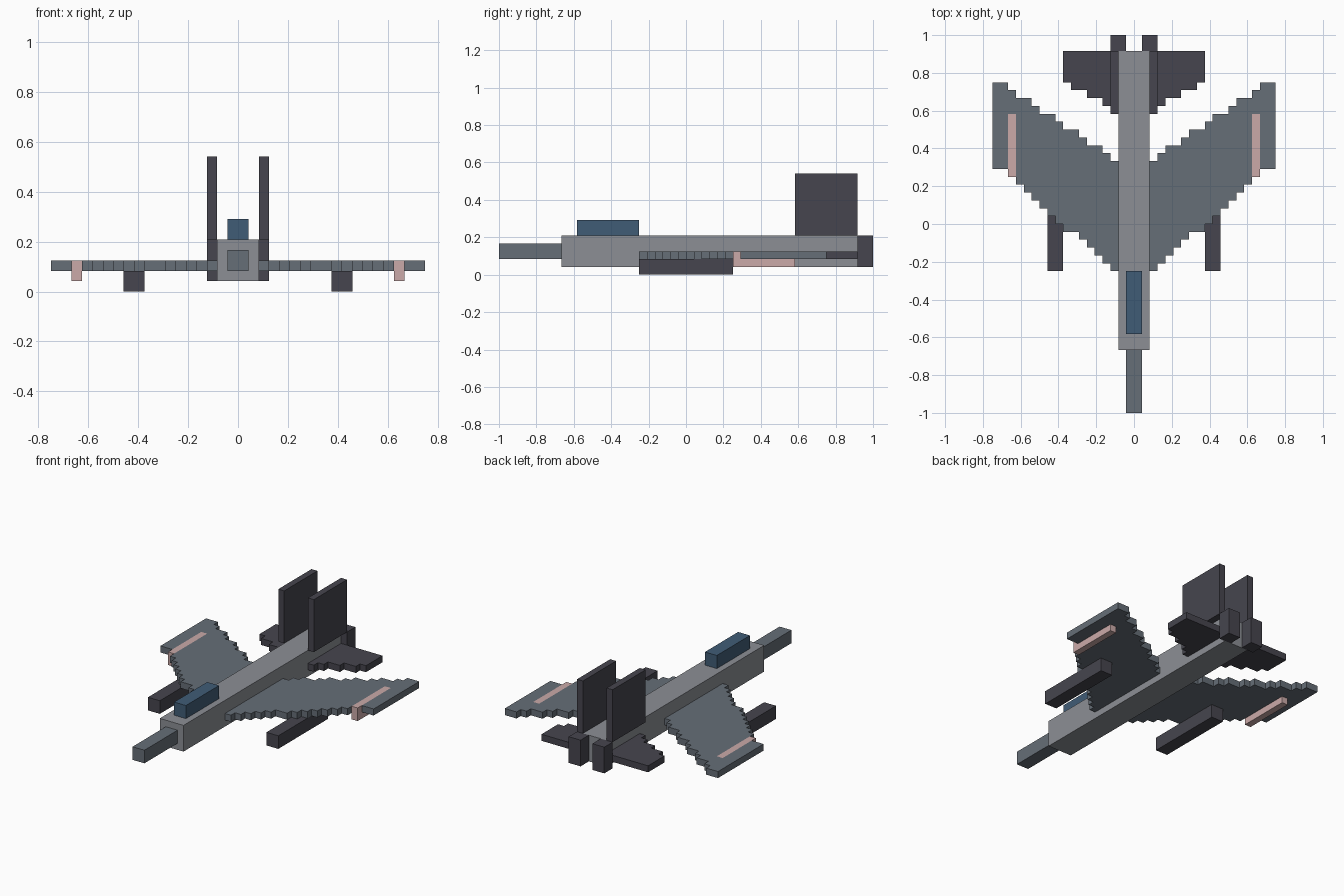
import bpy, bmesh, math

if "Cube" in bpy.data.objects:
    bpy.data.objects.remove(bpy.data.objects["Cube"])

U = 1 / 24  # block size


def material(name, rgb):
    lin = [((c / 255 + 0.055) / 1.055) ** 2.4 for c in rgb]
    m = bpy.data.materials.new(name)
    m.diffuse_color = (*lin, 1)
    m.use_nodes = True
    m.node_tree.nodes["Principled BSDF"].inputs["Base Color"].default_value = m.diffuse_color
    return m


LIGHT = material("light_grey", (140, 143, 149))
SLATE = material("slate_grey", (102, 110, 119))
DARK = material("dark_grey", (70, 69, 78))
BLUE = material("canopy_blue", (64, 92, 118))
PINK = material("pale_pink", (203, 170, 169))


def finish(name, bm, mat):
    mesh = bpy.data.meshes.new(name)
    bmesh.ops.recalc_face_normals(bm, faces=bm.faces)
    bm.to_mesh(mesh)
    bm.free()
    mesh.materials.append(mat)
    bpy.context.collection.objects.link(bpy.data.objects.new(name, mesh))


def box(name, mat, x, y, z):
    bm = bmesh.new()
    bmesh.ops.create_cube(bm, size=1)
    for v in bm.verts:
        v.co = [(r[0] + r[1]) / 2 * U + c * (r[1] - r[0]) * U
                for r, c in zip((x, y, z), v.co)]
    finish(name, bm, mat)


def pair(name, mat, x, y, z):
    box(name + "_right", mat, x, y, z)
    box(name + "_left", mat, (-x[1], -x[0]), y, z)


def stepped_plate(name, mat, columns, side):
    """Extrude the stepped outline of one-block columns (front, back), z 2 to 3."""
    pts = []
    for edge in (0, 1):
        row = []
        for i, c in enumerate(columns):
            row += [(2 + i, c[edge]), (3 + i, c[edge])]
        pts += row if edge == 0 else row[::-1]
    # drop repeated points
    pts = [p for i, p in enumerate(pts) if p != pts[i - 1]]
    bm = bmesh.new()
    face = bm.faces.new([bm.verts.new((side * x * U, y * U, 2 * U)) for x, y in pts])
    ext = bmesh.ops.extrude_face_region(bm, geom=[face])
    for v in ext["geom"]:
        if isinstance(v, bmesh.types.BMVert):
            v.co.z += U
    finish(name, bm, mat)


# body, nose and canopy
box("fuselage", LIGHT, (-2, 2), (-16, 22), (1, 5))
box("nose", SLATE, (-1, 1), (-24, -16), (2, 4))
box("canopy", BLUE, (-1, 1), (-14, -6), (5, 7))

# swept wings, notched where the wing rails sit
wing = [(-6 + i - (i > 5) - (i > 14), 8 + math.ceil(2 * i / 3)) for i in range(16)]
wing[13] = (14, wing[13][1])
# stepped tailplanes
tail = [(14 + math.ceil(i * 0.55 + 0.2 * (i > 0)), 22) for i in range(7)]
tail = [(f, 22) for f in (14, 15, 16, 16, 17, 17, 18)]
for side, label in ((1, "right"), (-1, "left")):
    stepped_plate("wing_" + label, SLATE, wing, side)
    stepped_plate("tailplane_" + label, DARK, tail, side)

# wing rails, underwing pods, fins and nozzles
pair("wing_rail", PINK, (15, 16), (6, 14), (1, 3))
pair("underwing_pod", DARK, (9, 11), (-6, 6), (0, 2))
pair("tail_fin", DARK, (2, 3), (14, 22), (5, 13))
pair("nozzle", DARK, (1, 3), (22, 24), (1, 5))
